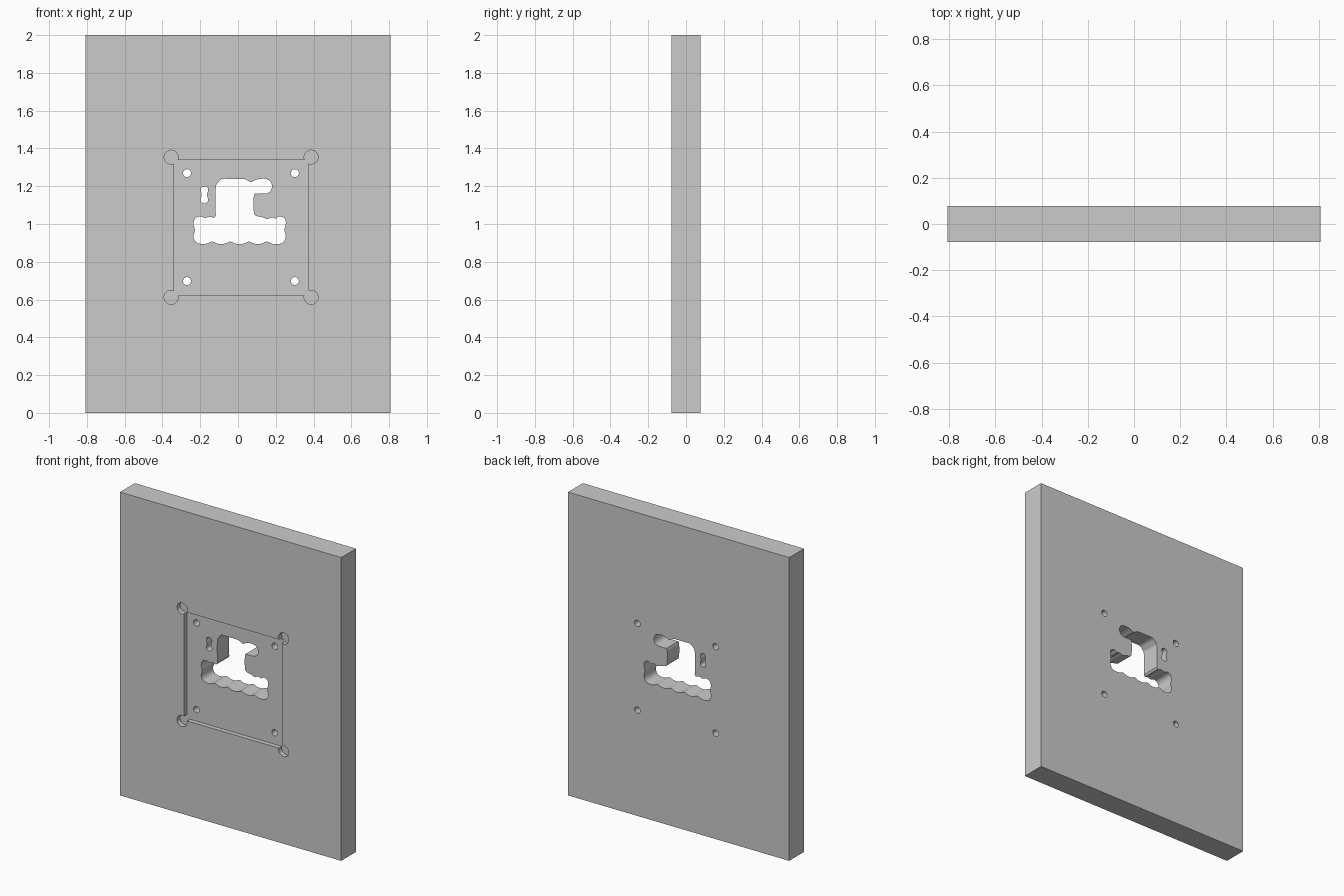
import bpy, bmesh, math
from mathutils import Vector

if "Cube" in bpy.data.objects:
    bpy.data.objects.remove(bpy.data.objects["Cube"])

HALF_T = 0.077
BACK = 0.2


def prism(name, outline, y0, y1):
    """Extrude an (x, z) outline from y0 to y1."""
    bm = bmesh.new()
    face = bm.faces.new([bm.verts.new((x, y0, z)) for x, z in outline])
    out = bmesh.ops.extrude_face_region(bm, geom=[face])
    moved = [v for v in out["geom"] if isinstance(v, bmesh.types.BMVert)]
    bmesh.ops.translate(bm, verts=moved, vec=(0, y1 - y0, 0))
    bmesh.ops.recalc_face_normals(bm, faces=bm.faces)
    mesh = bpy.data.meshes.new(name)
    bm.to_mesh(mesh)
    bm.free()
    obj = bpy.data.objects.new(name, mesh)
    bpy.context.collection.objects.link(obj)
    return obj


def rect(x0, x1, z0, z1):
    return [(x0, z0), (x1, z0), (x1, z1), (x0, z1)]


def circle(cx, cz, r, n=32):
    return [(cx + r * math.cos(2 * math.pi * i / n),
             cz + r * math.sin(2 * math.pi * i / n)) for i in range(n)]


def smooth_loop(pts, steps=4):
    """Closed Catmull-Rom curve through the points."""
    p = [Vector(q) for q in pts]
    n, res = len(p), []
    for i in range(n):
        a, b, c, d = p[i - 1], p[i], p[(i + 1) % n], p[(i + 2) % n]
        for s in range(steps):
            t = s / steps
            v = 0.5 * (2 * b + (c - a) * t + (2 * a - 5 * b + 4 * c - d) * t * t
                       + (3 * b - a - 3 * c + d) * t ** 3)
            res.append((v.x, v.y))
    return res


def cut(target, outline, y1):
    cutter = prism("cutter", outline, -BACK, y1)
    cutter.hide_render = True
    mod = target.modifiers.new("cut", "BOOLEAN")
    mod.operation = "DIFFERENCE"
    mod.solver = "EXACT"
    mod.object = cutter
    bpy.context.view_layer.objects.active = target
    bpy.ops.object.modifier_apply(modifier=mod.name)
    bpy.data.objects.remove(cutter)


# Main plate
plate = prism("mounting_plate", rect(-0.807, 0.807, 0, 2), -HALF_T, HALF_T)

# Shallow square recess with round corner reliefs
cut(plate, rect(-0.34, 0.374, 0.622, 1.338), -HALF_T + 0.03)
for x in (-0.354, 0.387):
    for z in (0.612, 1.354):
        cut(plate, circle(x, z, 0.037), -HALF_T + 0.032)

# Four screw holes
for x in (-0.27, 0.301):
    for z in (0.698, 1.269):
        cut(plate, circle(x, z, 0.021), BACK)

# Small waisted slot
slot = [(-0.178, 1.199), (-0.162, 1.192), (-0.158, 1.178), (-0.164, 1.155),
        (-0.158, 1.130), (-0.162, 1.116), (-0.178, 1.109), (-0.194, 1.116),
        (-0.198, 1.130), (-0.192, 1.155), (-0.198, 1.178), (-0.194, 1.192)]
cut(plate, smooth_loop(slot), BACK)

# Large scalloped opening
opening = [(-0.118, 1.06), (-0.118, 1.19), (-0.108, 1.215), (-0.085, 1.238),
           (-0.05, 1.239), (0.025, 1.239), (0.048, 1.232), (0.067, 1.222),
           (0.09, 1.232), (0.115, 1.239), (0.145, 1.239), (0.17, 1.227),
           (0.18, 1.2), (0.17, 1.172), (0.145, 1.161), (0.105, 1.16),
           (0.084, 1.152), (0.084, 1.06), (0.1, 1.042), (0.125, 1.037),
           (0.155, 1.027), (0.18, 1.036), (0.2, 1.029), (0.22, 1.041),
           (0.247, 1.03), (0.253, 1.005), (0.246, 0.968), (0.253, 0.935),
           (0.242, 0.906), (0.215, 0.894), (0.18, 0.896), (0.152, 0.907),
           (0.125, 0.896), (0.09, 0.895), (0.058, 0.907), (0.03, 0.896),
           (-0.01, 0.895), (-0.04, 0.907), (-0.07, 0.896), (-0.105, 0.895),
           (-0.137, 0.907), (-0.165, 0.896), (-0.2, 0.895), (-0.226, 0.908),
           (-0.236, 0.935), (-0.228, 0.968), (-0.236, 1.0), (-0.226, 1.03),
           (-0.2, 1.041), (-0.175, 1.032), (-0.15, 1.039), (-0.128, 1.033),
           (-0.118, 1.045)]
cut(plate, smooth_loop(opening, 3), BACK)

# Smooth curved walls, keep edges crisp
bpy.ops.object.select_all(action="DESELECT")
plate.select_set(True)
bpy.context.view_layer.objects.active = plate
bpy.ops.object.shade_smooth_by_angle(angle=math.radians(30))
